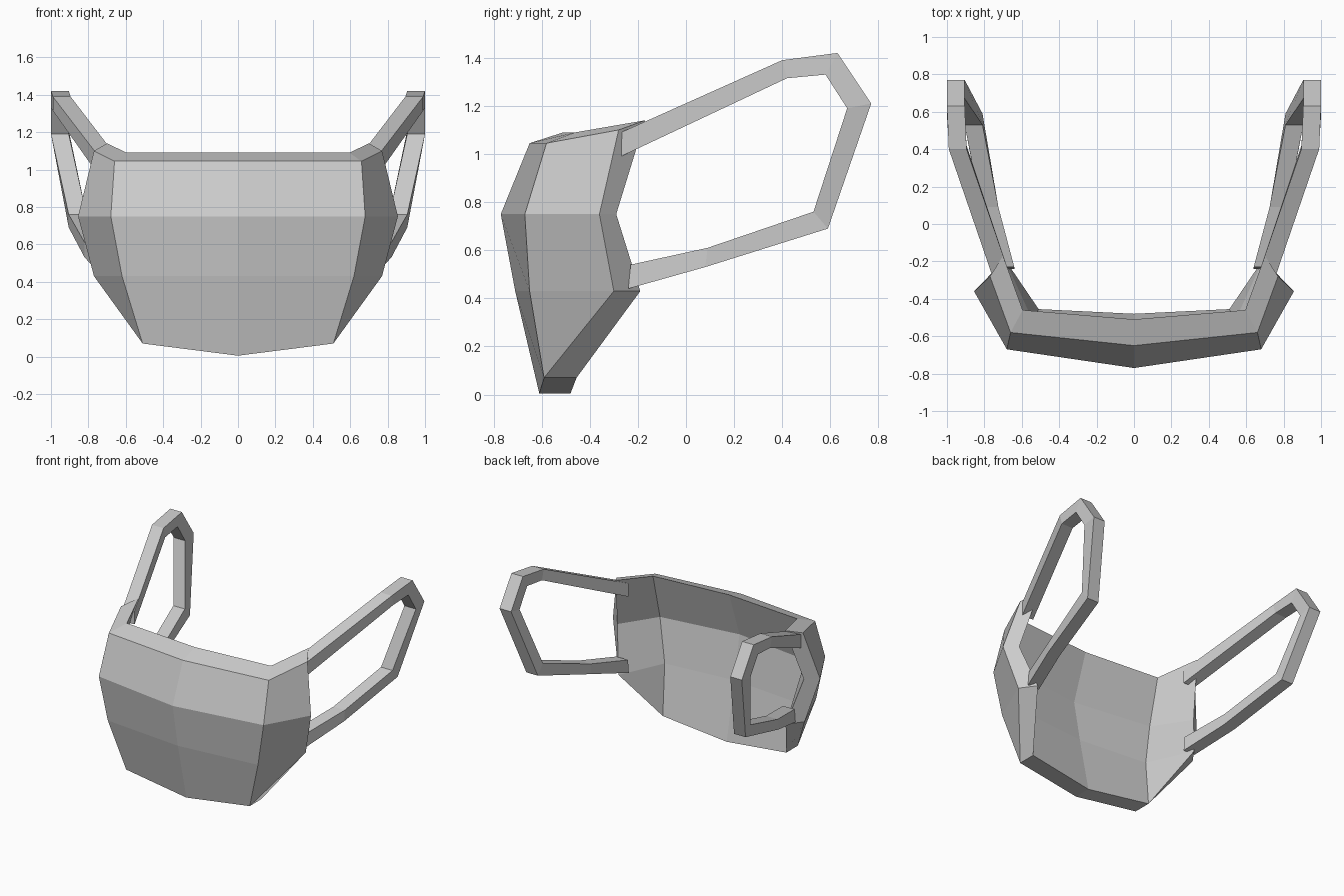
import bpy
import bmesh

cube = bpy.data.objects.get("Cube")
if cube:
    bpy.data.objects.remove(cube, do_unlink=True)

grey = bpy.data.materials.new("light_grey")
grey.use_nodes = True
colour = (0.6, 0.6, 0.6, 1)
grey.diffuse_color = colour
grey.node_tree.nodes["Principled BSDF"].inputs["Base Color"].default_value = colour


def make_object(name, bm):
    bmesh.ops.remove_doubles(bm, verts=bm.verts, dist=0.0001)
    bmesh.ops.recalc_face_normals(bm, faces=bm.faces)
    mesh = bpy.data.meshes.new(name)
    bm.to_mesh(mesh)
    bm.free()
    mesh.materials.append(grey)
    obj = bpy.data.objects.new(name, mesh)
    bpy.context.collection.objects.link(obj)
    return obj


def add_mirror(obj):
    mod = obj.modifiers.new("mirror", "MIRROR")
    mod.use_clip = True
    mod.merge_threshold = 0.001


def add_face(bm, verts):
    unique = list(dict.fromkeys(verts))
    if len(unique) > 2:
        bm.faces.new(unique)


# Mask half: rows run top to bottom, columns from the middle to the side
outer_rows = [
    [(0, -0.65, 1.045), (0.66, -0.58, 1.045), (0.77, -0.28, 1.10)],
    [(0, -0.77, 0.75), (0.68, -0.67, 0.75), (0.855, -0.36, 0.75)],
    [(0, -0.71, 0.43), (0.62, -0.65, 0.43), (0.77, -0.30, 0.43)],
    [(0, -0.61, 0.005), (0.51, -0.59, 0.07)],
]
inner_rows = [
    [(0, -0.51, 1.09), (0.595, -0.46, 1.09), (0.70, -0.17, 1.14)],
    [(0, -0.63, 0.75), (0.60, -0.55, 0.75), (0.77, -0.29, 0.75)],
    [(0, -0.57, 0.43), (0.54, -0.52, 0.43), (0.69, -0.19, 0.43)],
    [(0, -0.48, 0.005), (0.51, -0.455, 0.07)],
]

bm = bmesh.new()
layers = []
for rows in (outer_rows, inner_rows):
    grid = [[bm.verts.new(p) for p in row] for row in rows]
    grid[-1].append(grid[-1][-1])      # side panel tapers to one corner
    layers.append(grid)
    for r in range(3):
        for c in range(2):
            add_face(bm, (grid[r][c], grid[r][c + 1], grid[r + 1][c + 1], grid[r + 1][c]))

# Rim joining the outer and inner surfaces
rim = [(0, 0), (0, 1), (0, 2), (1, 2), (2, 2), (3, 1), (3, 0)]
outer, inner = layers
for (r, c), (s, d) in zip(rim, rim[1:]):
    add_face(bm, (outer[r][c], outer[s][d], inner[s][d], inner[r][c]))
add_mirror(make_object("mask_body", bm))

# Ear loop stations: outline y, z, then opening y, z, then outward x
stations = [
    (-0.27, 1.09, -0.27, 0.99, 0.76),
    (0.40, 1.39, 0.42, 1.315, 0.99),
    (0.63, 1.42, 0.58, 1.33, 1.0),
    (0.77, 1.21, 0.67, 1.19, 1.0),
    (0.59, 0.69, 0.53, 0.76, 0.905),
    (0.08, 0.53, 0.09, 0.61, 0.82),
    (-0.24, 0.44, -0.23, 0.54, 0.735),
]
bm = bmesh.new()
width = 0.095
rings = []
for y, z, v, w, x in stations:
    section = [(x, y, z), (x - width, y, z), (x - width, v, w), (x, v, w)]
    rings.append([bm.verts.new(p) for p in section])
for a, b in zip(rings, rings[1:]):
    for i in range(4):
        j = (i + 1) % 4
        bm.faces.new((a[i], a[j], b[j], b[i]))
bm.faces.new(rings[0])
bm.faces.new(rings[-1])
add_mirror(make_object("ear_loops", bm))
